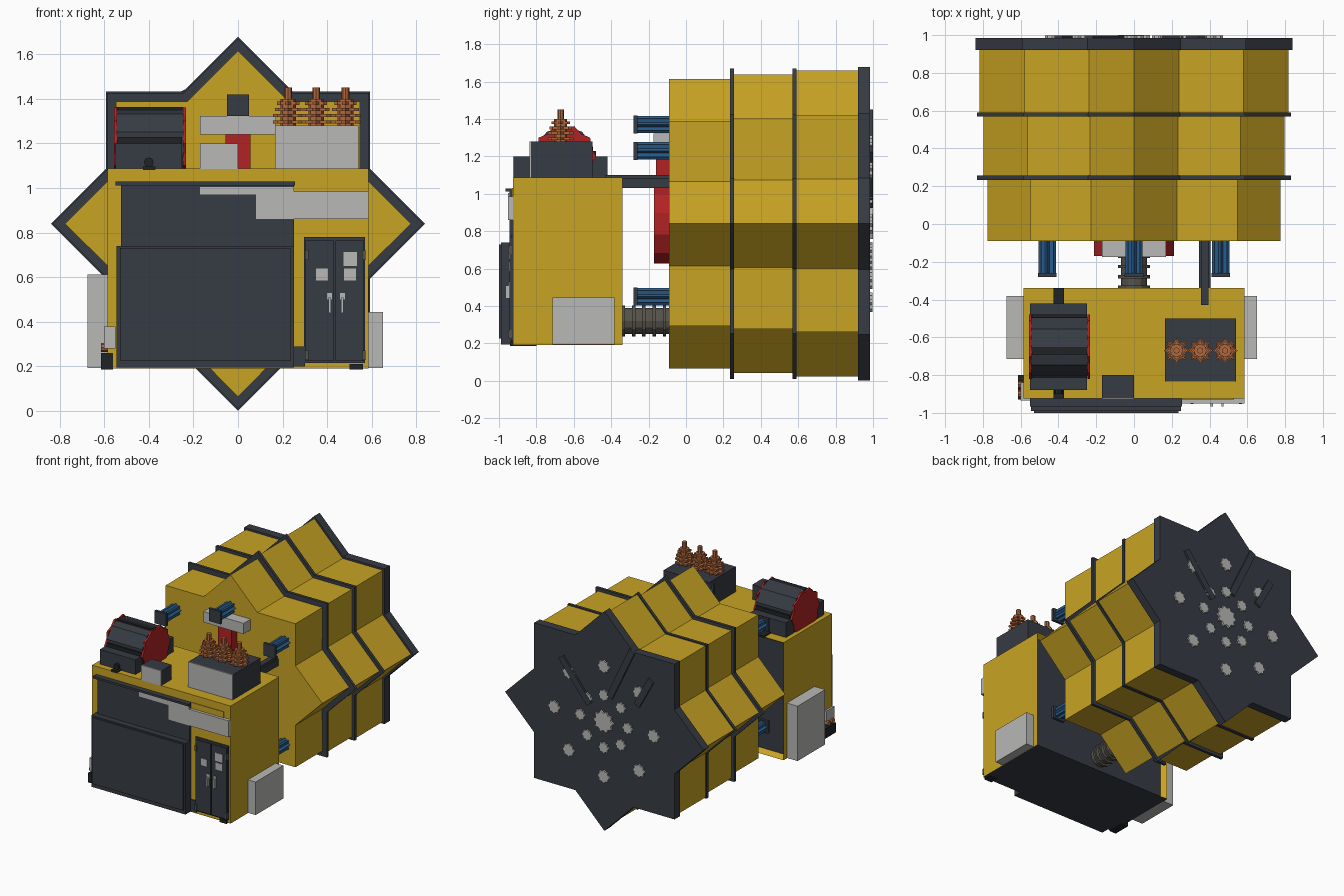
import bpy, bmesh
from math import cos, sin, pi, radians
from mathutils import Vector

cube = bpy.data.objects.get("Cube")
if cube:
    bpy.data.objects.remove(cube, do_unlink=True)


def material(name, *rgb):
    m = bpy.data.materials.new(name)
    m.use_nodes = True
    m.diffuse_color = (*rgb, 1)
    m.node_tree.nodes["Principled BSDF"].inputs["Base Color"].default_value = (*rgb, 1)
    return m


YELLOW = material("yellow paint", 0.58, 0.37, 0.017)
DARK = material("dark slate", 0.037, 0.044, 0.056)
BLACK = material("black rubber", 0.014, 0.016, 0.018)
LIGHT = material("light grey", 0.48, 0.48, 0.47)
BLUE = material("blue steel", 0.022, 0.105, 0.25)
RED = material("red paint", 0.45, 0.016, 0.018)
COPPER = material("copper", 0.45, 0.14, 0.045)
PIPE = material("pipe grey", 0.09, 0.085, 0.07)


def finish(name, bm, *mats):
    bmesh.ops.recalc_face_normals(bm, faces=bm.faces)
    mesh = bpy.data.meshes.new(name)
    bm.to_mesh(mesh)
    bm.free()
    for m in mats:
        mesh.materials.append(m)
    ob = bpy.data.objects.new(name, mesh)
    bpy.context.collection.objects.link(ob)
    return ob


def prism(name, mat, points, axis, lo, hi):
    """Extrude a 2D outline along one axis."""
    place = {"x": lambda u, v, t: (t, u, v),
             "y": lambda u, v, t: (u, t, v),
             "z": lambda u, v, t: (u, v, t)}[axis]
    bm = bmesh.new()
    face = bm.faces.new([bm.verts.new(place(u, v, lo)) for u, v in points])
    top = bmesh.ops.extrude_face_region(bm, geom=[face])["geom"]
    move = Vector(place(0, 0, hi - lo))
    bmesh.ops.translate(bm, vec=move, verts=[g for g in top if isinstance(g, bmesh.types.BMVert)])
    return finish(name, bm, mat)


def box(name, mat, x0, x1, y0, y1, z0, z1):
    return prism(name, mat, [(x0, z0), (x1, z0), (x1, z1), (x0, z1)], "y", y0, y1)


def ring(cu, cv, r, n, inner=None, turn=0):
    """Regular polygon, or a toothed outline if an inner radius is given."""
    count = n if inner is None else 2 * n
    pts = []
    for i in range(count):
        a = turn + 2 * pi * i / count
        rad = inner if inner is not None and i % 2 else r
        pts.append((cu + rad * cos(a), cv + rad * sin(a)))
    return pts


CZ = 0.84


def star(r):
    return ring(0, CZ, r, 8, r * 0.765)


# Star-shaped body, growing in steps towards the back
for i, (r, y0, y1) in enumerate([(0.775, -0.09, 0.24), (0.797, 0.24, 0.58), (0.818, 0.58, 0.93)]):
    prism(f"body_section_{i + 1}", YELLOW, star(r), "y", y0, y1)
for i, y in enumerate((0.245, 0.58)):
    prism(f"body_band_{i + 1}", DARK, star(0.83), "y", y - 0.011, y + 0.011)
prism("back_plate", DARK, star(0.838), "y", 0.92, 0.985)

# Gear bosses and bars on the back plate
prism("center_gear", LIGHT, ring(0, CZ, 0.085, 10, 0.065), "y", 0.985, 1.0)
for i in range(8):
    a = i * pi / 4
    prism("inner_gear", LIGHT, ring(0.2 * cos(a), CZ + 0.2 * sin(a), 0.045, 8, 0.034), "y", 0.985, 0.997)
    prism("outer_gear", LIGHT, ring(0.42 * cos(a), CZ + 0.42 * sin(a), 0.052, 8, 0.04), "y", 0.985, 0.997)
for x0, z0, x1, z1 in [(0.36, 0.4, 0.12, 0.1), (-0.24, 0.6, -0.05, 0.2), (-0.4, 0.42, -0.28, 0.2)]:
    a, b = Vector((x0, z0 + CZ)), Vector((x1, z1 + CZ))
    side = (b - a).orthogonal().normalized() * 0.025
    prism("back_bar", DARK, [a + side, b + side, b - side, a - side], "y", 0.985, 0.999)

# Cabin, with dark underside and recessed dark back
bm = bmesh.new()
bmesh.ops.create_cube(bm, size=1)
bmesh.ops.scale(bm, vec=(1.17, 0.585, 0.897), verts=bm.verts)
bmesh.ops.translate(bm, vec=(0, -0.6325, 0.6395), verts=bm.verts)
bm.normal_update()
rear = next(f for f in bm.faces if f.normal.y > 0.9)
bmesh.ops.inset_region(bm, faces=[rear], thickness=0.035)
bmesh.ops.translate(bm, vec=(0, -0.04, 0), verts=rear.verts)
bm.normal_update()
rear.material_index = 1
for f in bm.faces:
    if f.normal.z < -0.9 and f.calc_area() > 0.3:
        f.material_index = 1
finish("cabin", bm, YELLOW, DARK)

# Shutter on the front
box("shutter_lower", DARK, -0.545, 0.25, -0.99, -0.925, 0.195, 0.74)
box("shutter_lip", DARK, -0.53, 0.235, -1.0, -0.99, 0.225, 0.73)
box("shutter_upper", DARK, -0.525, 0.25, -0.945, -0.925, 0.74, 1.015)
box("shutter_rail", DARK, -0.55, 0.255, -0.965, -0.925, 1.012, 1.028)
prism("front_stripe", LIGHT, [(-0.17, 0.97), (0.08, 0.97), (0.08, 0.86), (0.585, 0.86),
                              (0.585, 0.985), (0.25, 0.985), (0.25, 1.005), (-0.17, 1.005)],
      "y", -0.951, -0.924)
box("front_panel", YELLOW, 0.255, 0.53, -0.93, -0.924, 0.985, 1.03)
box("front_gap", DARK, 0.25, 0.3, -0.932, -0.924, 0.2, 0.29)

# Double door with windows, handles and hinges
box("door_frame", DARK, 0.295, 0.57, -0.935, -0.924, 0.215, 0.78)
for x0, x1 in ((0.302, 0.43), (0.437, 0.564)):
    box("door_leaf", DARK, x0, x1, -0.945, -0.93, 0.225, 0.765)
for x, z, w in ((0.35, 0.585, 0.053), (0.475, 0.585, 0.053), (0.472, 0.65, 0.062)):
    box("door_window", LIGHT, x, x + w, -0.949, -0.94, z, z + w)
for x in (0.411, 0.468):
    box("handle_plate", LIGHT, x - 0.011, x + 0.011, -0.949, -0.94, 0.5, 0.53)
    box("door_handle", LIGHT, x - 0.006, x + 0.006, -0.965, -0.945, 0.44, 0.51)
for x in (0.308, 0.563):
    for z in (0.25, 0.7):
        box("door_hinge", PIPE, x - 0.008, x + 0.008, -0.952, -0.93, z - 0.022, z + 0.022)

# Side cabinets and the small fittings at the front corners
box("right_cabinet", LIGHT, -0.675, -0.585, -0.715, -0.382, 0.193, 0.612)
box("left_cabinet", LIGHT, 0.585, 0.65, -0.715, -0.382, 0.193, 0.445)
box("corner_box", LIGHT, -0.6, -0.55, -0.935, -0.84, 0.28, 0.38)
box("corner_foot", BLACK, -0.615, -0.56, -0.93, -0.8, 0.187, 0.26)
box("door_foot", BLACK, 0.5, 0.56, -0.94, -0.88, 0.187, 0.21)
for y in (-0.9, -0.85):
    prism("corner_nozzle", COPPER, ring(y, 0.285, 0.02, 8), "x", -0.615, -0.58)

# Winch drum on its base
box("winch_base", DARK, -0.55, -0.25, -0.88, -0.42, 1.085, 1.2)
prism("winch_drum", DARK, ring(-0.65, 1.2, 0.162, 10, turn=pi / 10), "x", -0.545, -0.245)
for x in (-0.55, -0.24):
    prism("winch_flange", RED, ring(-0.65, 1.2, 0.17, 10, 0.15), "x", x - 0.007, x + 0.007)
box("winch_strap", BLACK, -0.54, -0.25, -0.815, -0.48, 1.195, 1.228)
box("winch_top_strap", BLACK, -0.54, -0.25, -0.69, -0.65, 1.3, 1.362)
prism("winch_bolt", BLACK, ring(-0.4, 1.115, 0.022, 8), "y", -0.9, -0.88)
box("winch_rail", BLACK, -0.425, -0.37, -0.925, -0.34, 1.08, 1.097)

# Roof box and transformer, pale on the front
box("roof_box", DARK, -0.17, 0, -0.92, -0.8, 1.085, 1.2)
box("roof_box_front", LIGHT, -0.17, 0, -0.926, -0.92, 1.085, 1.2)
box("transformer", DARK, 0.165, 0.54, -0.83, -0.5, 1.085, 1.28)
box("transformer_front", LIGHT, 0.165, 0.54, -0.836, -0.83, 1.085, 1.28)
for x in (0.225, 0.35, 0.482):
    c = (x, -0.67)
    prism("insulator_core", COPPER, ring(*c, 0.035, 8), "z", 1.28, 1.4)
    prism("insulator_pin", COPPER, ring(*c, 0.017, 8), "z", 1.4, 1.45)
    for z, r in ((1.295, 0.068), (1.325, 0.068), (1.352, 0.06), (1.38, 0.05)):
        prism("insulator_fin", COPPER, ring(*c, r, 8, r * 0.68), "z", z - 0.007, z + 0.007)

# Blue pistons on the front of the body
for x, z in ((0, 1.37), (0.46, 1.23), (-0.46, 1.23), (0.46, 0.45), (-0.46, 0.45)):
    prism("piston", BLUE, ring(x, z, 0.046, 8, 0.032), "y", -0.265, -0.085)
    box("piston_cap", DARK, x - 0.049, x + 0.049, -0.28, -0.26, z - 0.048, z + 0.048)

# Red hub with upright and pale crossbar
prism("hub", RED, ring(0, CZ, 0.22, 12, turn=radians(15)), "y", -0.17, -0.085)
box("hub_upright", RED, -0.056, 0.056, -0.16, -0.085, 1.0, 1.25)
box("hub_crossbar", LIGHT, -0.17, 0.17, -0.175, -0.085, 1.24, 1.322)

# Ribbed pipe and beams joining cabin to body
prism("link_pipe", PIPE, ring(0, 0.32, 0.07, 12), "y", -0.39, -0.085)
for i in range(5):
    y = -0.335 + i * 0.055
    prism("link_rib", PIPE, ring(0, 0.32, 0.084, 12), "y", y - 0.009, y + 0.009)
box("link_beam", DARK, 0.345, 0.405, -0.4, -0.085, 1.03, 1.082)
box("link_beam_cap", DARK, 0.355, 0.395, -0.43, -0.085, 1.07, 1.1)
